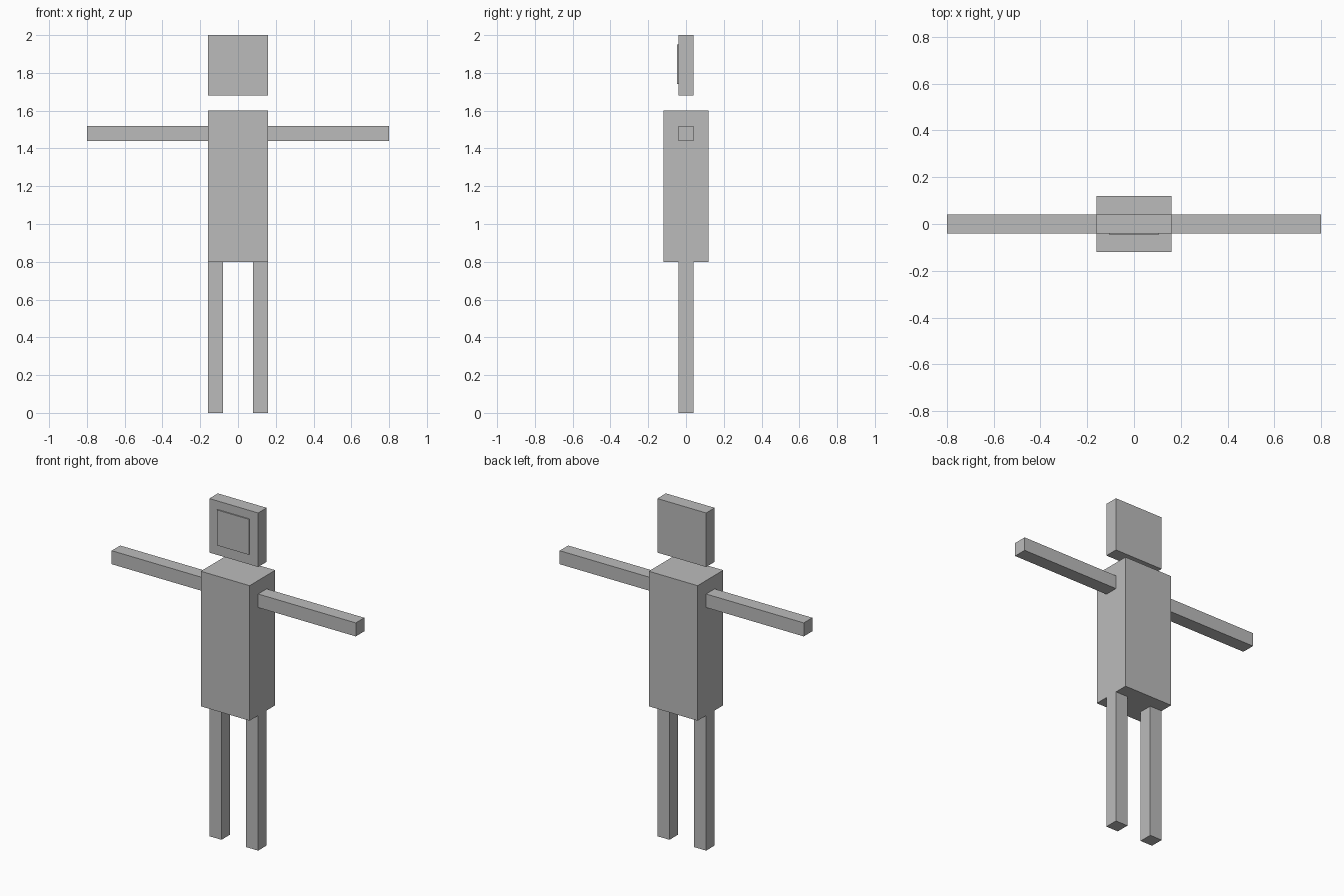
import bpy
import bmesh

if "Cube" in bpy.data.objects:
    bpy.data.objects.remove(bpy.data.objects["Cube"])

grey = bpy.data.materials.new("plain grey")
grey.diffuse_color = (0.5, 0.5, 0.5, 1.0)
grey.use_nodes = True
grey.node_tree.nodes["Principled BSDF"].inputs["Base Color"].default_value = grey.diffuse_color


def box(name, low, high):
    """Box between two opposite corners."""
    bm = bmesh.new()
    bmesh.ops.create_cube(bm, size=1.0)
    for v in bm.verts:
        v.co = [a + (b - a) * (c + 0.5) for a, b, c in zip(low, high, v.co)]
    mesh = bpy.data.meshes.new(name)
    bm.to_mesh(mesh)
    bm.free()
    mesh.materials.append(grey)
    obj = bpy.data.objects.new(name, mesh)
    bpy.context.collection.objects.link(obj)
    return obj


# Torso, and the flat head floating above it
box("torso", (-0.16, -0.12, 0.80), (0.16, 0.12, 1.60))
box("head", (-0.16, -0.04, 1.68), (0.16, 0.04, 2.00))

# Thin raised face plate on the front of the head
box("face_plate", (-0.105, -0.047, 1.74), (0.105, -0.04, 1.95))

# Arms straight out to the sides, legs flush with the torso sides
for side, s in (("left", 1), ("right", -1)):
    x0, x1 = sorted((0.16 * s, 0.80 * s))
    box(side + "_arm", (x0, -0.04, 1.44), (x1, 0.04, 1.52))
    x0, x1 = sorted((0.08 * s, 0.16 * s))
    box(side + "_leg", (x0, -0.04, 0.00), (x1, 0.04, 0.80))
